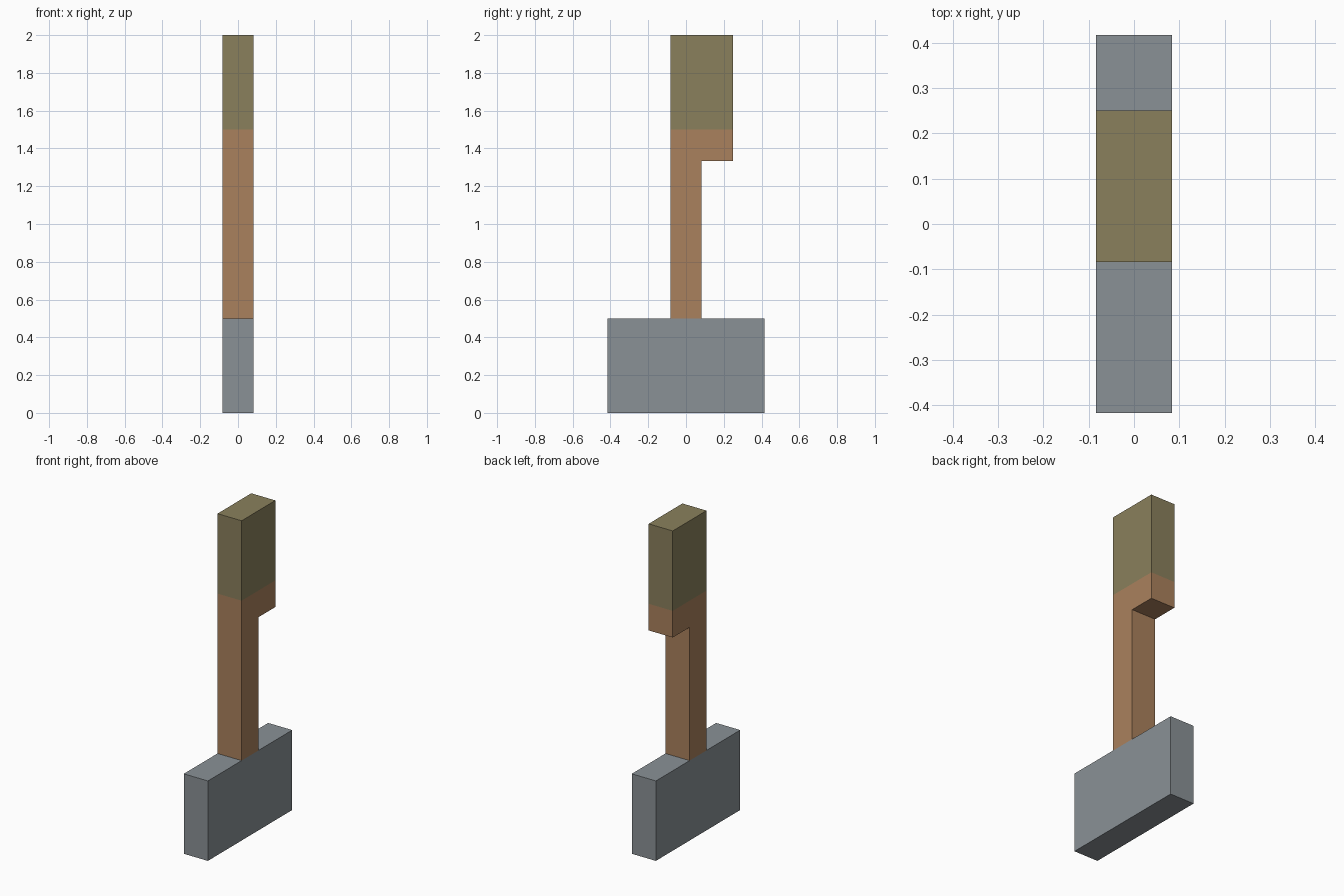
import bpy, bmesh

if "Cube" in bpy.data.objects:
    bpy.data.objects.remove(bpy.data.objects["Cube"])

U = 1 / 12  # half the thickness of the tool


def material(name, srgb):
    m = bpy.data.materials.new(name)
    lin = [((c / 255 + 0.055) / 1.055) ** 2.4 for c in srgb]
    m.diffuse_color = (*lin, 1)
    m.use_nodes = True
    m.node_tree.nodes["Principled BSDF"].inputs["Base Color"].default_value = m.diffuse_color
    return m


grey = material("steel_grey", (138, 145, 150))
brown = material("wood_brown", (170, 129, 93))
olive = material("grip_olive", (138, 128, 92))


def slab(name, profile, mats, split=None):
    """Extrude a (y, z) profile across x; faces above split use the second material."""
    bm = bmesh.new()
    face = bm.faces.new([bm.verts.new((-U, y, z)) for y, z in profile])
    ext = bmesh.ops.extrude_face_region(bm, geom=[face])["geom"]
    bmesh.ops.translate(bm, vec=(2 * U, 0, 0),
                        verts=[v for v in ext if isinstance(v, bmesh.types.BMVert)])
    if split is not None:
        bmesh.ops.bisect_plane(bm, geom=bm.verts[:] + bm.edges[:] + bm.faces[:],
                               plane_co=(0, 0, split), plane_no=(0, 0, 1))
        for f in bm.faces:
            f.material_index = int(f.calc_center_median().z > split)
    bmesh.ops.recalc_face_normals(bm, faces=bm.faces[:])
    me = bpy.data.meshes.new(name)
    bm.to_mesh(me)
    bm.free()
    for m in mats:
        me.materials.append(m)
    ob = bpy.data.objects.new(name, me)
    bpy.context.collection.objects.link(ob)
    return ob


# Wide blade at the bottom
slab("blade", [(-5 * U, 0), (5 * U, 0), (5 * U, 0.5), (-5 * U, 0.5)], [grey])

# Shaft that widens to one side into a grip, with an olive upper part
slab("handle", [(-U, 0.5), (U, 0.5), (U, 16 * U), (3 * U, 16 * U), (3 * U, 2), (-U, 2)],
     [brown, olive], split=1.5)
